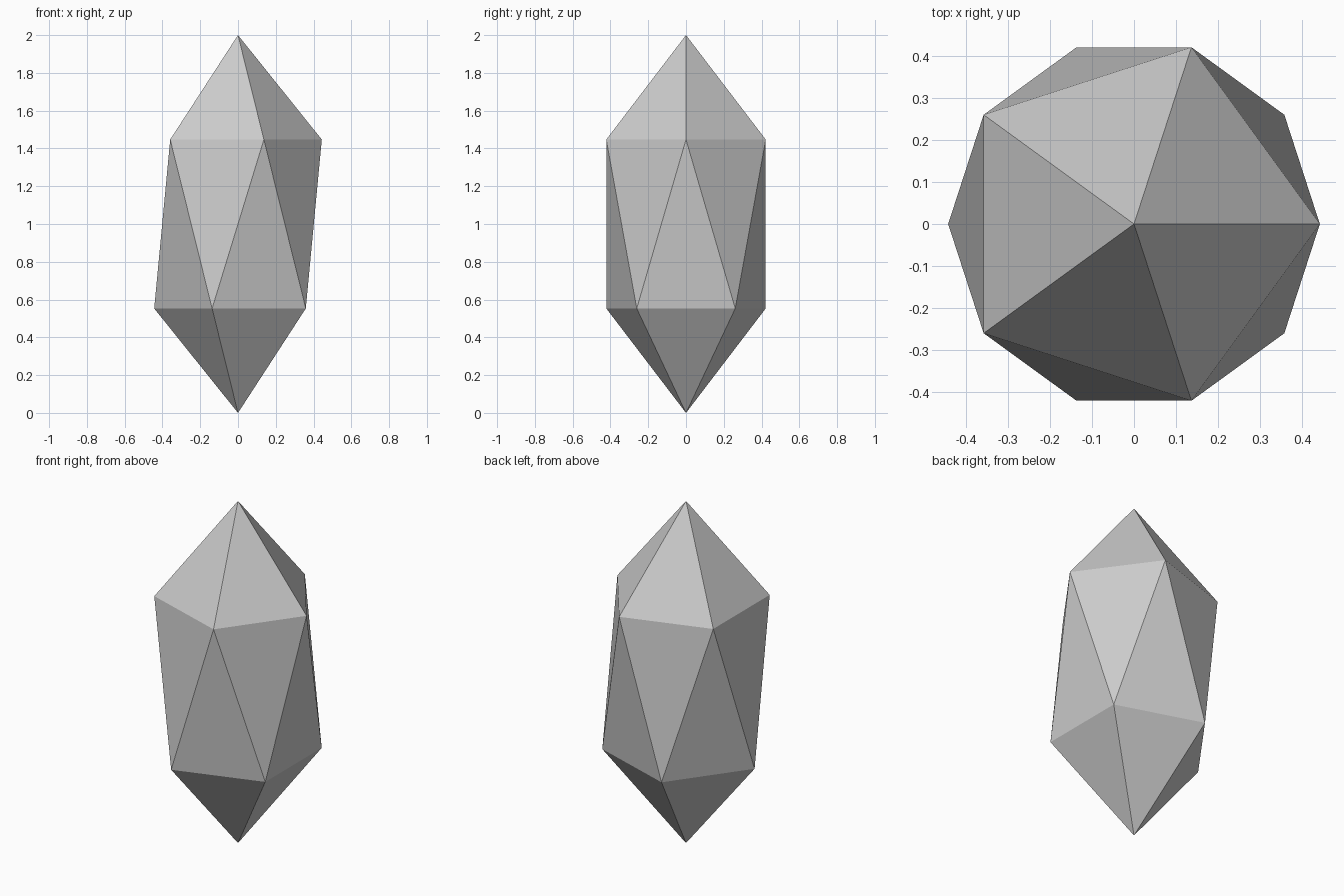
import bpy

if "Cube" in bpy.data.objects:
    bpy.data.objects.remove(bpy.data.objects["Cube"])

# Crystal: a flat-shaded icosahedron stretched to double height, standing on its tip
bpy.ops.mesh.primitive_ico_sphere_add(subdivisions=1, radius=1, location=(0, 0, 1))
crystal = bpy.context.object
crystal.name = "crystal"
crystal.scale = (0.496, 0.496, 1.0)
bpy.ops.object.transform_apply(location=False, rotation=False, scale=True)
bpy.ops.object.shade_flat()
